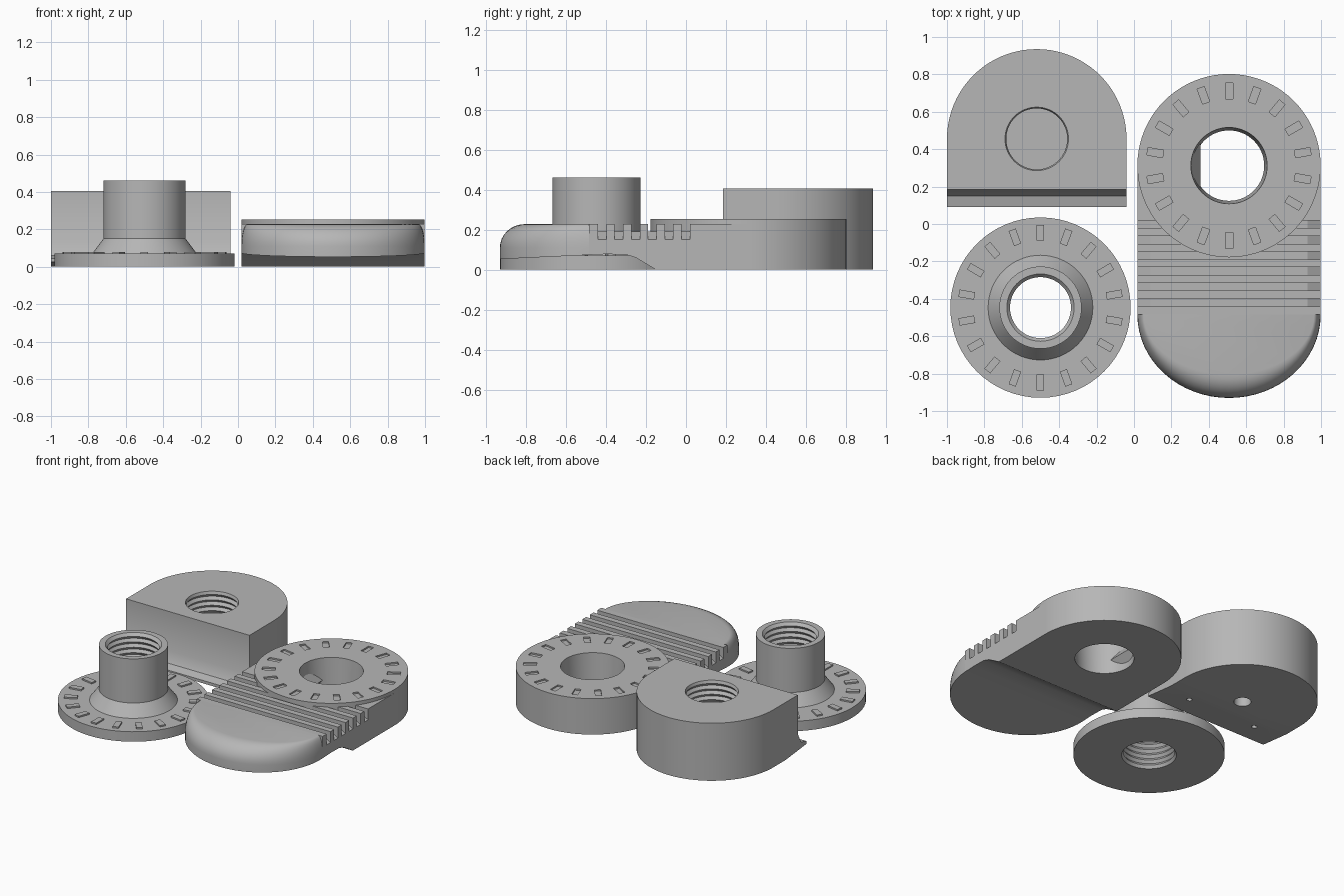
import bpy, bmesh
from math import sin, cos, pi, radians
from mathutils import Matrix, Vector

cube = bpy.data.objects.get("Cube")
if cube:
    bpy.data.objects.remove(cube, do_unlink=True)

grey = bpy.data.materials.new("plain grey")
grey.use_nodes = True
grey.diffuse_color = (0.47, 0.47, 0.47, 1)
grey.node_tree.nodes["Principled BSDF"].inputs["Base Color"].default_value = (0.47, 0.47, 0.47, 1)


def finish(name, bm):
    bmesh.ops.recalc_face_normals(bm, faces=bm.faces)
    mesh = bpy.data.meshes.new(name)
    bm.to_mesh(mesh)
    bm.free()
    mesh.materials.append(grey)
    ob = bpy.data.objects.new(name, mesh)
    bpy.context.collection.objects.link(ob)
    return ob


def loft(name, rings):
    """Closed solid through equal-length rings of points."""
    bm = bmesh.new()
    rows = [[bm.verts.new(p) for p in ring] for ring in rings]
    n = len(rows[0])
    for a, b in zip(rows, rows[1:]):
        for i in range(n):
            j = (i + 1) % n
            bm.faces.new((a[i], a[j], b[j], b[i]))
    bm.faces.new(rows[0])
    bm.faces.new(rows[-1])
    return finish(name, bm)


def prism(name, points, axis, low, high):
    """Extrude a flat outline along one axis."""
    place = {"x": lambda u, v, w: (w, u, v),
             "y": lambda u, v, w: (u, w, v),
             "z": lambda u, v, w: (u, v, w)}[axis]
    return loft(name, [[place(u, v, w) for u, v in points] for w in (low, high)])


def turned(name, centre, profile, closed=False, n=64):
    """Turn (radius, z) points around a vertical axis."""
    rings = [[(centre[0] + r * cos(2 * pi * i / n), centre[1] + r * sin(2 * pi * i / n), z)
              for i in range(n)] for r, z in profile]
    if not closed:
        return loft(name, rings)
    bm = bmesh.new()
    rows = [[bm.verts.new(p) for p in ring] for ring in rings]
    for k, a in enumerate(rows):
        b = rows[(k + 1) % len(rows)]
        for i in range(n):
            j = (i + 1) % n
            bm.faces.new((a[i], a[j], b[j], b[i]))
    return finish(name, bm)


def combine(ob, other, operation="DIFFERENCE"):
    other.hide_render = True
    mod = ob.modifiers.new("join", "BOOLEAN")
    mod.operation = operation
    mod.solver = "EXACT"
    mod.object = other
    bpy.context.view_layer.objects.active = ob
    bpy.ops.object.modifier_apply(modifier=mod.name)
    bpy.data.objects.remove(other, do_unlink=True)


def smooth(ob):
    bpy.ops.object.select_all(action="DESELECT")
    ob.select_set(True)
    bpy.context.view_layer.objects.active = ob
    bpy.ops.object.shade_smooth_by_angle(angle=radians(28))


def thread(low, high, inner, outer, turns):
    """Saw-tooth bore profile from low to high."""
    step = (high - low) / turns
    points = []
    for i in range(turns):
        points += [(inner, low + i * step), (outer, low + (i + 0.5) * step)]
    return points + [(inner, high)]


def radial_marks(name, centre, low, high, count=18):
    """Ring of small radial blocks."""
    bm = bmesh.new()
    for i in range(count):
        m = (Matrix.Translation(Vector((*centre, (low + high) / 2)))
             @ Matrix.Rotation(2 * pi * (i + 0.5) / count, 4, "Z")
             @ Matrix.Translation((0.4, 0, 0))
             @ Matrix.Diagonal((0.085, 0.04, high - low, 1)))
        bmesh.ops.create_cube(bm, size=1, matrix=m)
    return finish(name, bm)


# Block with rounded back, lipped front foot and threaded blind bore
mid = (-0.52, 0.455)
arc = [(mid[0] + 0.48 * cos(pi * i / 40), mid[1] + 0.48 * sin(pi * i / 40)) for i in range(41)]
block = prism("rounded_block", [(-1.0, 0.32), (-0.04, 0.32)] + arc, "z", 0, 0.405)
foot = [(0.32, 0), (0.32, 0.405), (0.185, 0.405), (0.185, 0.13),
        (0.15, 0.06), (0.09, 0.045), (0.09, 0.025)]
combine(block, prism("block_foot", foot, "x", -1.0, -0.04), "UNION")
bore = thread(0.12, 0.385, 0.163, 0.178, 7) + [(0.175, 0.42)]
combine(block, turned("bore_cutter", mid, bore))
combine(block, turned("pilot_cutter", mid, [(0.055, -0.1), (0.055, 0.08)], n=32))
for side in (-1, 1):
    spot = (mid[0] + side * 0.27, 0.25)
    combine(block, turned("pin_cutter", spot, [(0.018, -0.1), (0.018, 0.05)], n=16))
smooth(block)

# Flanged hub with threaded bore and raised marks
hub = (-0.5, -0.447)
shell = [(0.482, 0), (0.482, 0.07), (0.28, 0.07), (0.22, 0.15), (0.22, 0.46), (0.18, 0.46)]
flange = turned("flanged_hub", hub, shell + thread(0.02, 0.44, 0.163, 0.177, 11)[::-1]
                + [(0.175, 0)], closed=True)
smooth(flange)
radial_marks("flange_marks", hub, 0.06, 0.08)

# Lever: straight body, grip grooves, round head
cx, head_y, toe_y = 0.508, 0.312, -0.485
left, right = cx - 0.49, cx + 0.49
lever = prism("lever_body", [(left, toe_y), (right, toe_y), (right, head_y), (left, head_y)],
              "z", 0, 0.228)
groove = [(left - 0.02, 0.14), (left + 0.07, 0.19), (right - 0.07, 0.19),
          (right + 0.02, 0.14), (right + 0.02, 0.3), (left - 0.02, 0.3)]
for i in range(6):
    y = -0.44 + i * 0.0835
    combine(lever, prism("groove_cutter", groove, "y", y, y + 0.042))

# Hollow the underside of the body where the toe lifts off the ground
under = [(-1.1, -0.1), (-1.1, 0.048), (-0.93, 0.053), (-0.4, 0.078), (-0.3, 0.076),
         (-0.25, 0.06), (-0.2, 0.03), (-0.15, 0), (-0.15, -0.1)]
combine(lever, prism("underside_cutter", under, "x", -0.1, 1.2))

# Round head with tapered hole, catch and shallow radial grooves
head = turned("lever_head", (cx, head_y), [(0.49, 0), (0.49, 0.253)], n=80)
combine(head, turned("under_head_cutter", (cx, head_y), [(0.185, -0.05), (0.207, 0.3)]))
combine(lever, turned("body_hole_cutter", (cx, head_y), [(0.3, -0.05), (0.3, 0.3)]))
combine(head, radial_marks("mark_cutter", (cx, head_y), 0.243, 0.28))
combine(head, prism("underside_cutter", under, "x", -0.1, 1.2))
smooth(lever)
smooth(head)
catch = [(0.29, 0.2), (0.355, 0.1), (0.29, 0.01)]
prism("hole_catch", catch, "y", head_y - 0.13, head_y + 0.13)

# Rounded toe, full at mid height and drawn in towards the top
rings = []
for z, f in [(0, 0.0), (0.11, 0.0)] + [(0.11 + 0.118 * sin(t), 1 - cos(t))
                                     for t in (pi / 2 * k / 8 for k in range(1, 9))]:
    a, b = 0.49 - 0.035 * f, 0.445 - 0.125 * f
    rings.append([(cx - a * cos(pi * i / 32), toe_y - b * sin(pi * i / 32), z)
                  for i in range(33)])
toe = loft("lever_toe", rings)
combine(toe, prism("underside_cutter", under, "x", -0.1, 1.2))
smooth(toe)
